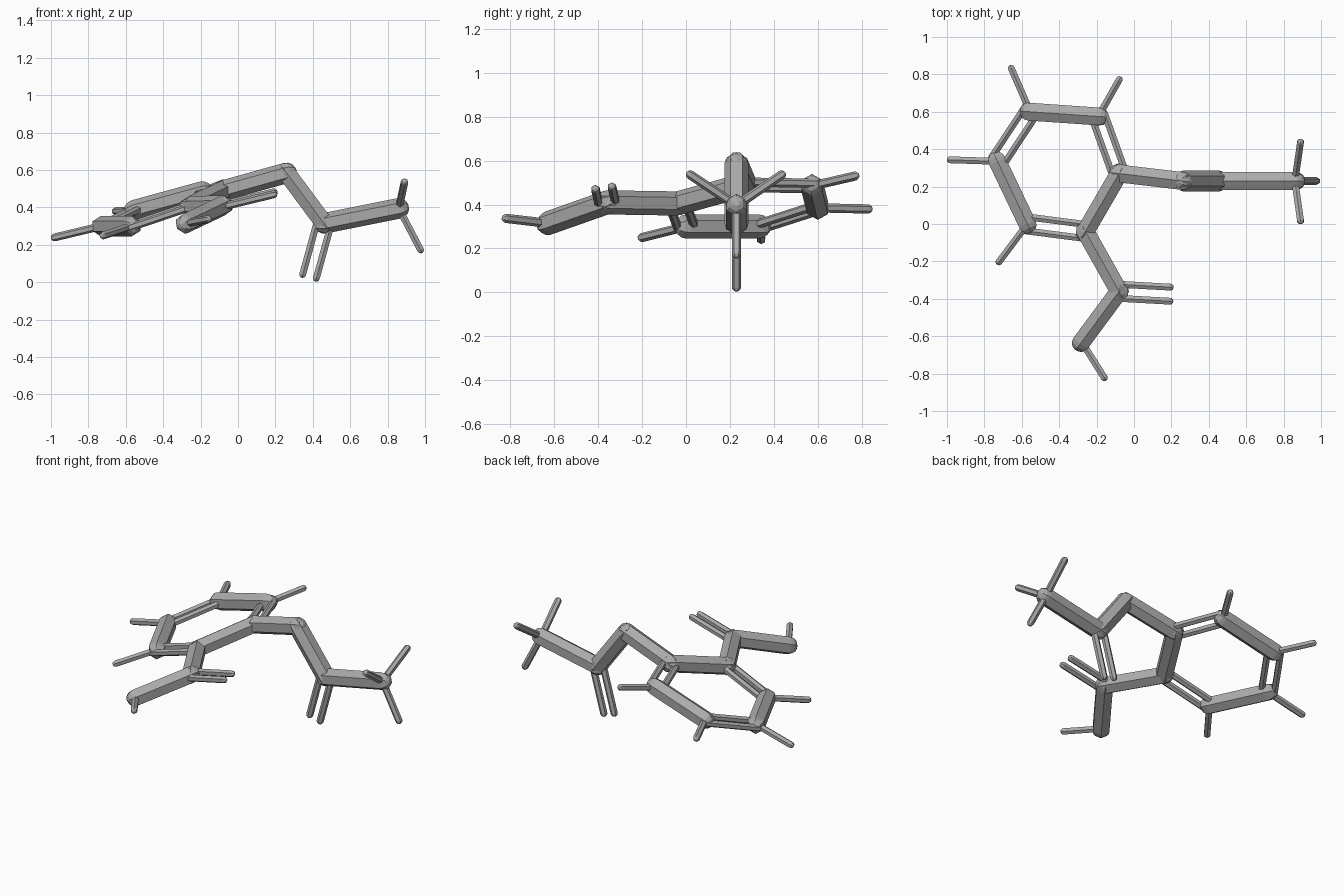
import bpy, bmesh, math
from mathutils import Vector

if "Cube" in bpy.data.objects:
    bpy.data.objects.remove(bpy.data.objects["Cube"])

grey = bpy.data.materials.new("mid_grey")
grey.diffuse_color = (0.4, 0.4, 0.4, 1)
grey.use_nodes = True
grey.node_tree.nodes["Principled BSDF"].inputs["Base Color"].default_value = grey.diffuse_color

THICK, THIN, GAP, SIDES = 0.055, 0.021, 0.038, 6


def rod(bm, a, b, r):
    """Six-sided rod with rounded ends between two joint centres."""
    a, b = Vector(a), Vector(b)
    d = (b - a).normalized()
    ref = Vector((0, 1, 0)) if abs(d.z) > 0.6 else Vector((0, 0, 1))
    u = (ref - d * ref.dot(d)).normalized()
    v = d.cross(u)
    steps = [math.radians(t) for t in (75, 50, 25, 0)]
    prof = [(a, -math.sin(t) * r, math.cos(t) * r) for t in steps]
    prof += [(b, math.sin(t) * r, math.cos(t) * r) for t in reversed(steps)]
    rings = []
    for c, off, rad in prof:
        ring = []
        for i in range(SIDES):
            t = 2 * math.pi * i / SIDES
            ring.append(bm.verts.new(c + d * off + (u * math.cos(t) + v * math.sin(t)) * rad))
        rings.append(ring)
    for p, q in zip(rings, rings[1:]):
        for i in range(SIDES):
            j = (i + 1) % SIDES
            bm.faces.new((p[i], p[j], q[j], q[i]))
    bm.faces.new(rings[0][::-1])
    bm.faces.new(rings[-1])


def double(bm, a, b, normal):
    """Pair of thin parallel rods, spread in the plane of the given normal."""
    a, b = Vector(a), Vector(b)
    s = (b - a).cross(Vector(normal)).normalized() * GAP
    for k in (-1, 1):
        rod(bm, a + s * k, b + s * k, THIN)


def part(name, singles=(), doubles=(), thin=()):
    bm = bmesh.new()
    for a, b in singles:
        rod(bm, a, b, THICK)
    for a, b, n in doubles:
        double(bm, a, b, n)
    for a, b in thin:
        rod(bm, a, b, THIN)
    bmesh.ops.recalc_face_normals(bm, faces=bm.faces)
    me = bpy.data.meshes.new(name)
    bm.to_mesh(me)
    bm.free()
    me.materials.append(grey)
    bpy.context.collection.objects.link(bpy.data.objects.new(name, me))


# Joint positions
ring = [Vector(p) for p in ((-0.08, 0.27, 0.49), (-0.26, -0.04, 0.405), (-0.57, 0.0, 0.30),
                            (-0.73, 0.335, 0.30), (-0.555, 0.60, 0.385), (-0.19, 0.575, 0.485))]
flat = (ring[2] - ring[0]).cross(ring[4] - ring[0])
bridge = (0.26, 0.23, 0.585)
carbonyl = (0.46, 0.23, 0.315)
methyl = (0.86, 0.23, 0.395)
acid = (-0.08, -0.36, 0.41)
hydroxyl = (-0.28, -0.63, 0.315)

# Ring: alternating thick single and thin double rods
part("ring_single_rods", [(ring[i], ring[i + 1]) for i in (0, 2, 4)])
part("ring_double_rods", doubles=[(ring[i], ring[(i + 1) % 6], flat) for i in (1, 3, 5)])

# Short outer spokes on the ring
part("ring_spokes", thin=[(ring[2], (-0.72, -0.20, 0.25)), (ring[3], (-0.98, 0.343, 0.24)),
                          (ring[4], (-0.655, 0.83, 0.38)), (ring[5], (-0.08, 0.77, 0.53))])

# Lower side arm
part("acid_arm", [(ring[1], acid), (acid, hydroxyl)])
part("acid_double_rod", doubles=[(acid, (0.19, -0.375, 0.475), flat)])
part("acid_end_spoke", thin=[(hydroxyl, (-0.16, -0.82, 0.337))])

# Right side arm
part("bent_arm", [(ring[0], bridge), (bridge, carbonyl), (carbonyl, methyl)])
part("bent_arm_double_rod", doubles=[(carbonyl, (0.383, 0.23, 0.034), (0, 1, 0))])
part("methyl_spokes", thin=[(methyl, (0.89, 0.435, 0.535)), (methyl, (0.89, 0.02, 0.535)),
                            (methyl, (0.975, 0.23, 0.175))])
